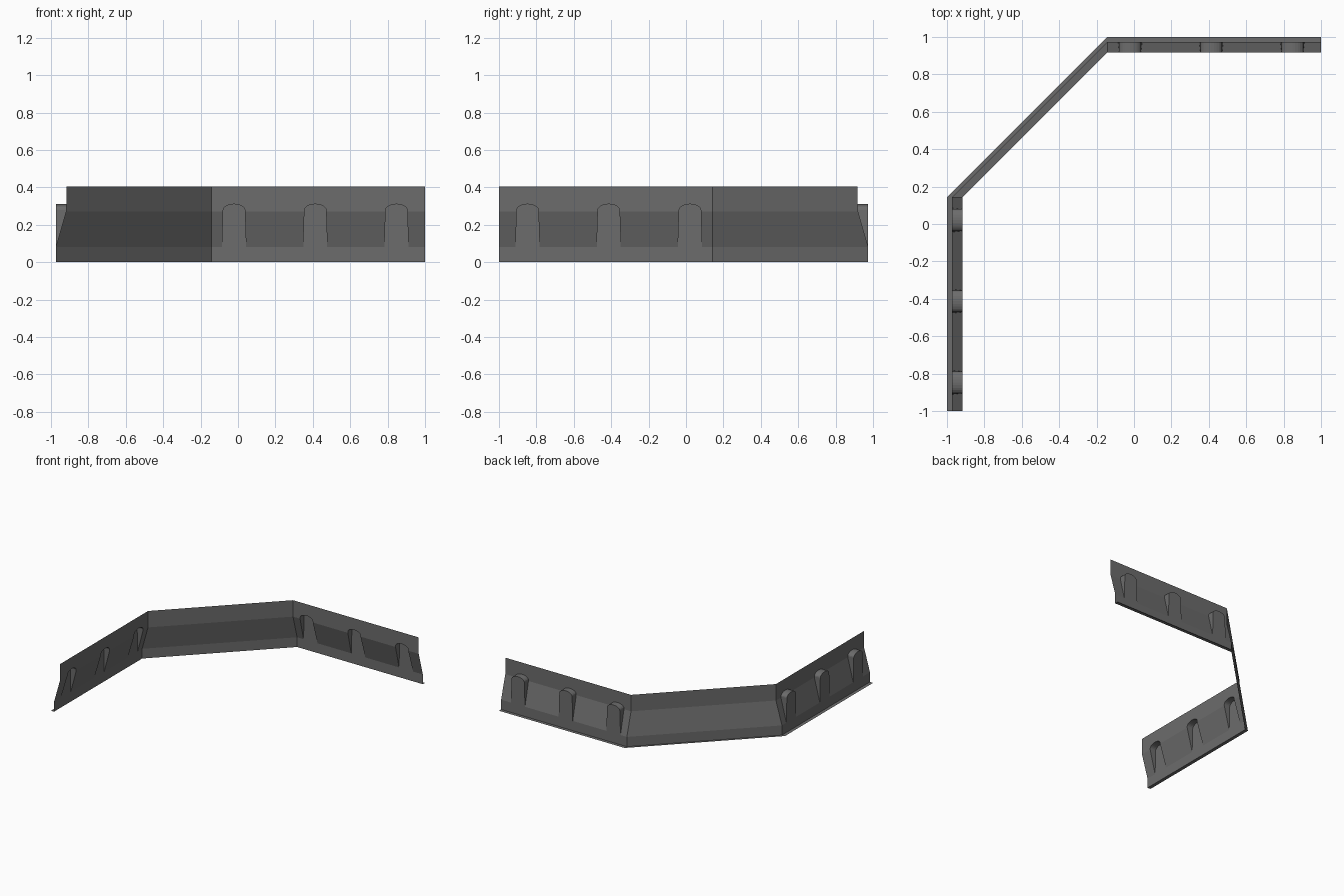
import bpy, bmesh, math

if "Cube" in bpy.data.objects:
    bpy.data.objects.remove(bpy.data.objects["Cube"])

OUT, FACE, IN = 1.0, 0.972, 0.918          # lip edge, wall foot, wall top offsets
Z_FOOT, Z_BEND, Z_TOP = 0.08, 0.27, 0.405  # heights of the wall bands
CORNER = -0.143                            # where the wall turns 45 degrees
ARCHES = (-0.021, 0.413, 0.847)
HALF_FOOT, HALF_TOP = 0.064, 0.058
SPRING, CROWN, STEPS = 0.278, 0.31, 12

mat = bpy.data.materials.new("dark grey")
mat.diffuse_color = (0.15, 0.15, 0.15, 1)
mat.use_nodes = True
mat.node_tree.nodes["Principled BSDF"].inputs["Base Color"].default_value = mat.diffuse_color


def plain(x_low, x_high):
    """Plain sloping wall cross-section, from lip to top."""
    return [(x_low, OUT, 0), (x_low, FACE, 0), (x_low, FACE, Z_FOOT),
            (x_high, IN, Z_BEND), (x_high, IN, Z_TOP)]


def niche(x_low, x_high, z):
    """Cross-section through an arched niche with its ceiling at height z."""
    return [(x_low, OUT, 0), (x_low, FACE, 0), (x_low, FACE, Z_FOOT),
            (x_high, FACE, z), (x_high, IN, z), (x_high, IN, Z_TOP)]


def swap(p):
    """Reflect the back wall onto the left wall."""
    return (-p[1], -p[0], p[2])


def make_object(name, faces):
    bm = bmesh.new()
    for f in faces:
        bm.faces.new([bm.verts.new(p) for p in f])
    bmesh.ops.remove_doubles(bm, verts=bm.verts, dist=0.0005)
    mesh = bpy.data.meshes.new(name)
    bm.to_mesh(mesh)
    bm.free()
    mesh.materials.append(mat)
    ob = bpy.data.objects.new(name, mesh)
    bpy.context.collection.objects.link(ob)
    return ob


def loft(a, b):
    return [(a[i], a[i + 1], b[i + 1], b[i]) for i in range(len(a) - 1)]


# Straight wall with arched niches
wall = []
previous = plain(CORNER, CORNER)
for c in ARCHES:
    wall += loft(previous, plain(c - HALF_FOOT, c - HALF_TOP))
    ribs = []
    for i in range(STEPS + 1):
        t = math.pi * i / STEPS
        u = -math.cos(t)
        ribs.append(niche(c + u * HALF_FOOT, c + u * HALF_TOP,
                          SPRING + (CROWN - SPRING) * math.sin(t)))
    for a, b in zip(ribs, ribs[1:]):
        wall += loft(a, b)
    # Niche side cheeks
    for s, rib in ((-1, ribs[0]), (1, ribs[-1])):
        cheek = [rib[2], rib[3], rib[4], (c + s * HALF_TOP, IN, Z_BEND)]
        wall.append(cheek if s > 0 else cheek[::-1])
    previous = plain(c + HALF_FOOT, c + HALF_TOP)
wall += loft(previous, plain(1, 1))

make_object("back_wall", wall)
make_object("left_wall", [[swap(p) for p in reversed(f)] for f in wall])

# Diagonal wall joining the two
end = plain(CORNER, CORNER)
make_object("diagonal_wall", loft([swap(p) for p in end], end))
